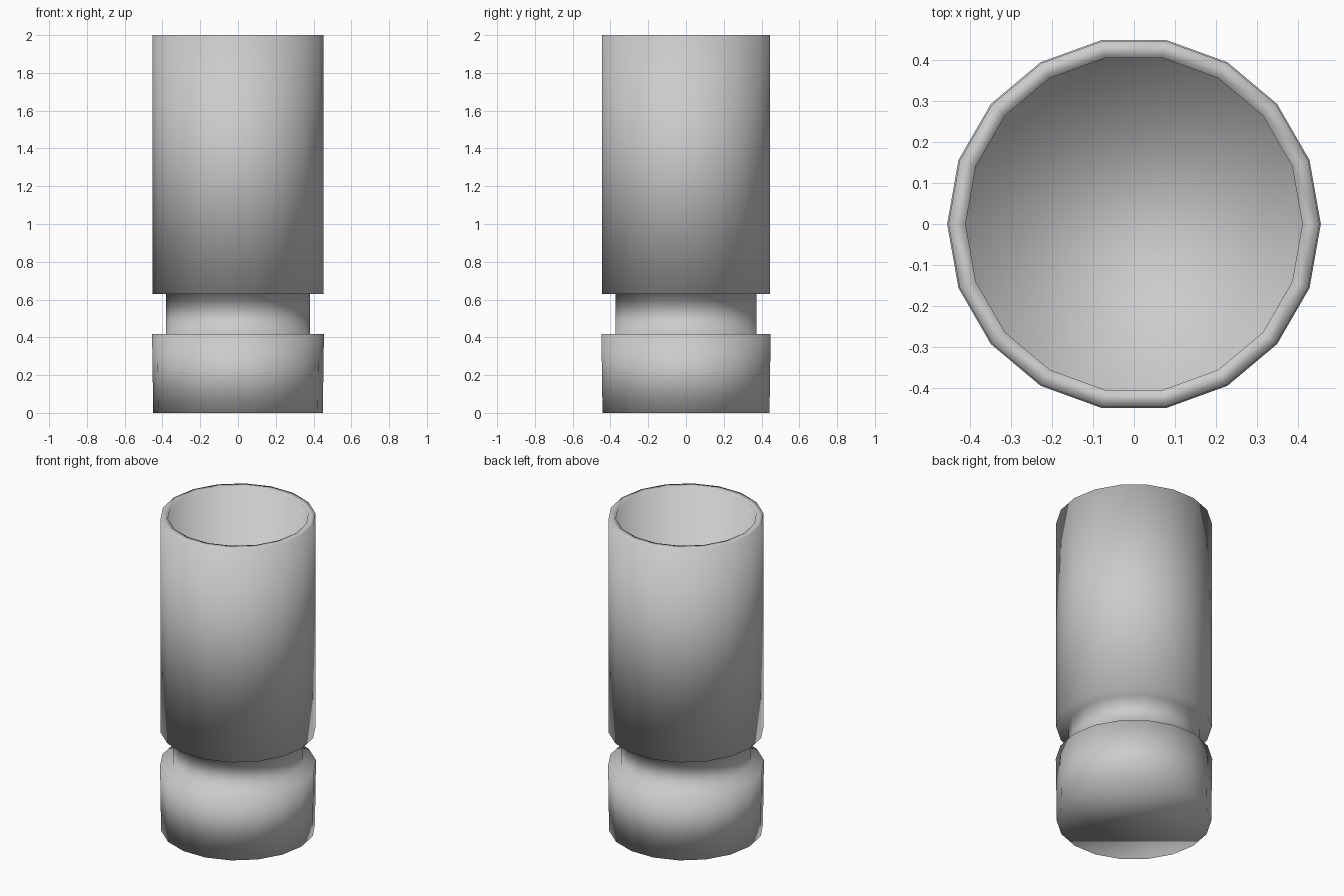
import bpy
import bmesh
from math import cos, sin, tau

cube = bpy.data.objects.get("Cube")
if cube:
    bpy.data.objects.remove(cube, do_unlink=True)

SIDES = 18

# Plain grey material
grey = bpy.data.materials.new("light_grey")
grey.use_nodes = True
colour = (0.6, 0.6, 0.6, 1.0)
grey.diffuse_color = colour
grey.node_tree.nodes["Principled BSDF"].inputs["Base Color"].default_value = colour

# Profile as (radius, height): foot, waist, outer wall, rim, inner wall, floor
profile = [
    (0.449, 0.0), (0.455, 0.417),
    (0.38, 0.417), (0.38, 0.63),
    (0.452, 0.63), (0.452, 2.0),
    (0.41, 2.0), (0.41, 0.68),
]


def ring(bm, radius, height):
    return [bm.verts.new((radius * cos(tau * i / SIDES),
                          radius * sin(tau * i / SIDES), height))
            for i in range(SIDES)]


def lathe(name, points, material):
    bm = bmesh.new()
    rings = [ring(bm, r, z) for r, z in points]
    for low, high in zip(rings, rings[1:]):
        for i in range(SIDES):
            j = (i + 1) % SIDES
            bm.faces.new((low[i], low[j], high[j], high[i]))
    # Underside and inner floor
    bm.faces.new(rings[0][::-1])
    bm.faces.new(rings[-1])
    for face in bm.faces:
        face.smooth = True
    mesh = bpy.data.meshes.new(name)
    bm.to_mesh(mesh)
    bm.free()
    mesh.materials.append(material)
    obj = bpy.data.objects.new(name, mesh)
    bpy.context.collection.objects.link(obj)
    return obj


# Tall open cup with a narrow waist above a solid foot
lathe("cup", profile, grey)
